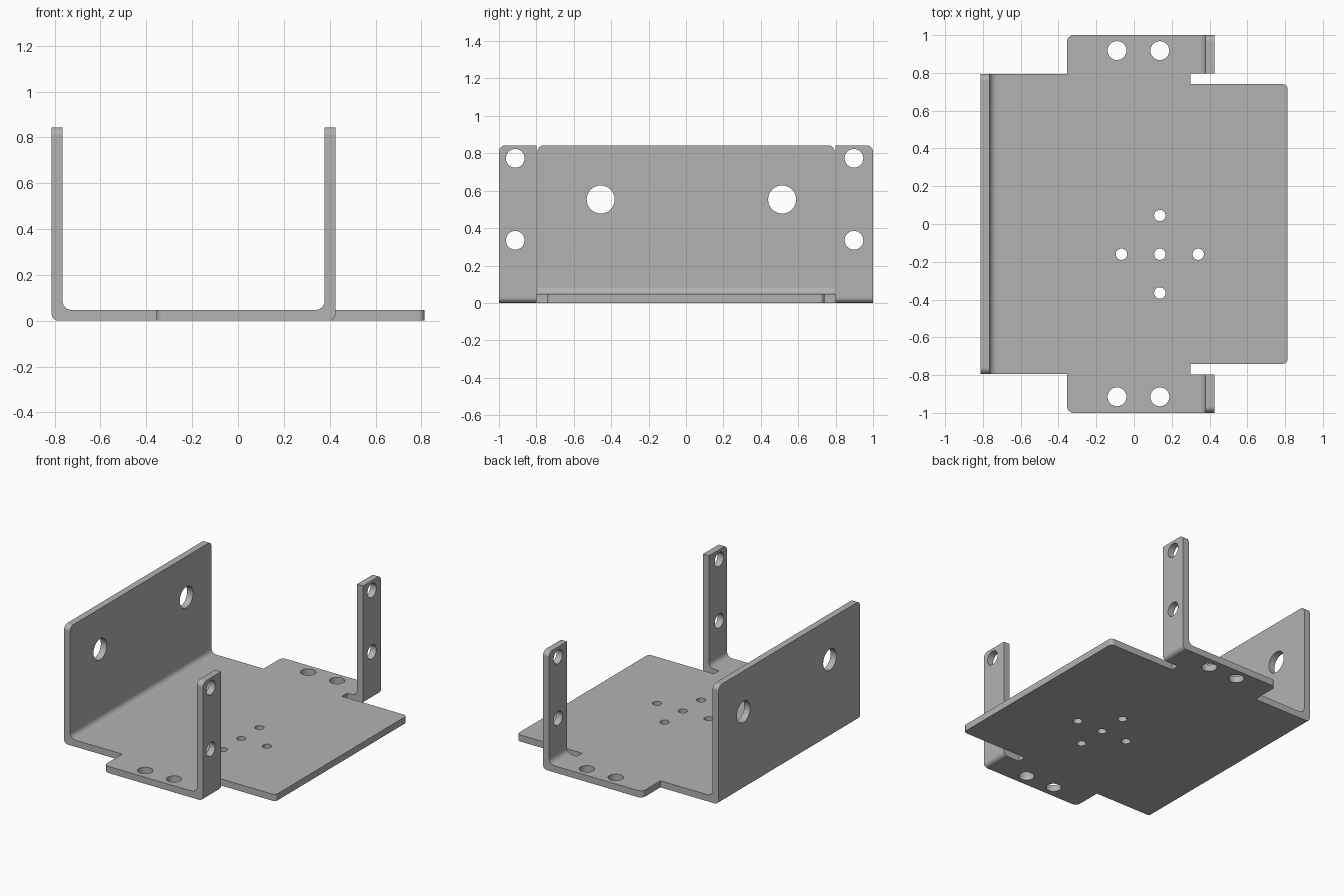
import bpy, bmesh
from math import sin, cos, pi, radians
from mathutils import Vector

if "Cube" in bpy.data.objects:
    bpy.data.objects.remove(bpy.data.objects["Cube"])

THICK = 0.047               # sheet thickness
R_IN, R_OUT = 0.04, 0.03    # bend radii
BEND = 0.1                  # flat length given to each bend
STEPS = 6
HEIGHT = 0.843
WALL_X, POST_X = 0.813, 0.425   # outer faces of the wall and the posts
OFFSET = THICK + R_IN


def flat(outer_x, z):
    """Flat-pattern distance of a point at height z on a folded flange."""
    return outer_x - OFFSET + BEND + z - OFFSET


def rounded(corners):
    """Outline points with quarter-round corners where a radius is given."""
    points = []
    for i, (x, y, r) in enumerate(corners):
        p = Vector((x, y, 0))
        if r == 0:
            points.append(p)
            continue
        before = (Vector((*corners[i - 1][:2], 0)) - p).normalized()
        after = (Vector((*corners[(i + 1) % len(corners)][:2], 0)) - p).normalized()
        centre = p + r * (before + after)
        for k in range(STEPS + 1):
            a = k / STEPS * pi / 2
            points.append(centre - r * (cos(a) * after + sin(a) * before))
    return points


def circle(x, y, r, sides=32):
    return [Vector((x + r * cos(2 * pi * k / sides), y + r * sin(2 * pi * k / sides), 0))
            for k in range(sides)]


def fold(x, z, outer_x):
    """Folds a flat-pattern point upwards around the bend of a flange."""
    d = x - (outer_x - OFFSET)
    if d < -1e-5:
        return x, z
    inner = z > THICK / 2
    if d < BEND + 1e-5:
        a = min(max(d / BEND, 0), 1) * pi / 2
        if inner:
            return outer_x - OFFSET + R_IN * sin(a), THICK + R_IN * (1 - cos(a))
        return outer_x - R_OUT + R_OUT * sin(a), R_OUT * (1 - cos(a))
    return outer_x - (THICK if inner else 0), OFFSET + d - BEND


# Flat outline: back half, then mirrored for the front half
wall_top, post_top = -flat(WALL_X, HEIGHT), flat(POST_X, HEIGHT)
half = [
    (WALL_X, 0.74, 0.025), (0.30, 0.74, 0), (0.30, 0.798, 0),
    (post_top, 0.798, 0), (post_top, 1, 0.035), (-0.355, 1, 0.035),
    (-0.355, 0.795, 0), (wall_top, 0.795, 0.035),
]
outline = rounded(half + [(x, -y, r) for x, y, r in reversed(half)])

# Holes: floor cross, side tabs, posts, wall
holes = [circle(0.137 + dx, -0.16 + dy, 0.03)
         for dx, dy in ((0, 0), (0.203, 0), (-0.203, 0), (0, 0.205), (0, -0.205))]
holes += [circle(x, y, 0.05) for x in (-0.09, 0.137) for y in (-0.915, 0.918)]
holes += [circle(flat(POST_X, z), y, 0.05) for z in (0.335, 0.773) for y in (-0.913, 0.898)]
holes += [circle(-flat(WALL_X, 0.553), y, 0.075) for y in (-0.456, 0.514)]

# Fill the pattern
bm = bmesh.new()
edges = []
for loop in [outline] + holes:
    verts = [bm.verts.new(p) for p in loop]
    edges += [bm.edges.new((verts[i - 1], verts[i])) for i in range(len(verts))]
bmesh.ops.triangle_fill(bm, edges=edges, use_beauty=True, normal=(0, 0, 1))

# Cut the fold lines
for side, outer_x in ((-1, WALL_X), (1, POST_X)):
    for k in range(STEPS + 1):
        x = side * (outer_x - OFFSET + BEND * k / STEPS)
        bmesh.ops.bisect_plane(bm, geom=bm.verts[:] + bm.edges[:] + bm.faces[:],
                               dist=1e-6, plane_co=(x, 0, 0), plane_no=(1, 0, 0))

# Thicken, then fold the wall and the two posts
result = bmesh.ops.extrude_face_region(bm, geom=bm.faces[:])
top = [v for v in result["geom"] if isinstance(v, bmesh.types.BMVert)]
bmesh.ops.translate(bm, verts=top, vec=(0, 0, THICK))
for v in bm.verts:
    if v.co.x < 0:
        x, v.co.z = fold(-v.co.x, v.co.z, WALL_X)
        v.co.x = -x
    elif abs(v.co.y) > 0.77:
        v.co.x, v.co.z = fold(v.co.x, v.co.z, POST_X)
bmesh.ops.recalc_face_normals(bm, faces=bm.faces[:])

mesh = bpy.data.meshes.new("folded_bracket")
bm.to_mesh(mesh)
bm.free()
bracket = bpy.data.objects.new("folded_bracket", mesh)
bpy.context.collection.objects.link(bracket)

# Plain grey metal
grey = bpy.data.materials.new("grey_metal")
grey.use_nodes = True
colour = (0.45, 0.45, 0.45, 1)
grey.diffuse_color = colour
grey.node_tree.nodes["Principled BSDF"].inputs["Base Color"].default_value = colour
mesh.materials.append(grey)

# Smooth bends and hole walls, crisp sheet edges
bpy.ops.object.select_all(action="DESELECT")
bracket.select_set(True)
bpy.context.view_layer.objects.active = bracket
bpy.ops.object.shade_smooth_by_angle(angle=radians(30))
weighted = bracket.modifiers.new("flat_face_normals", "WEIGHTED_NORMAL")
weighted.keep_sharp = True
